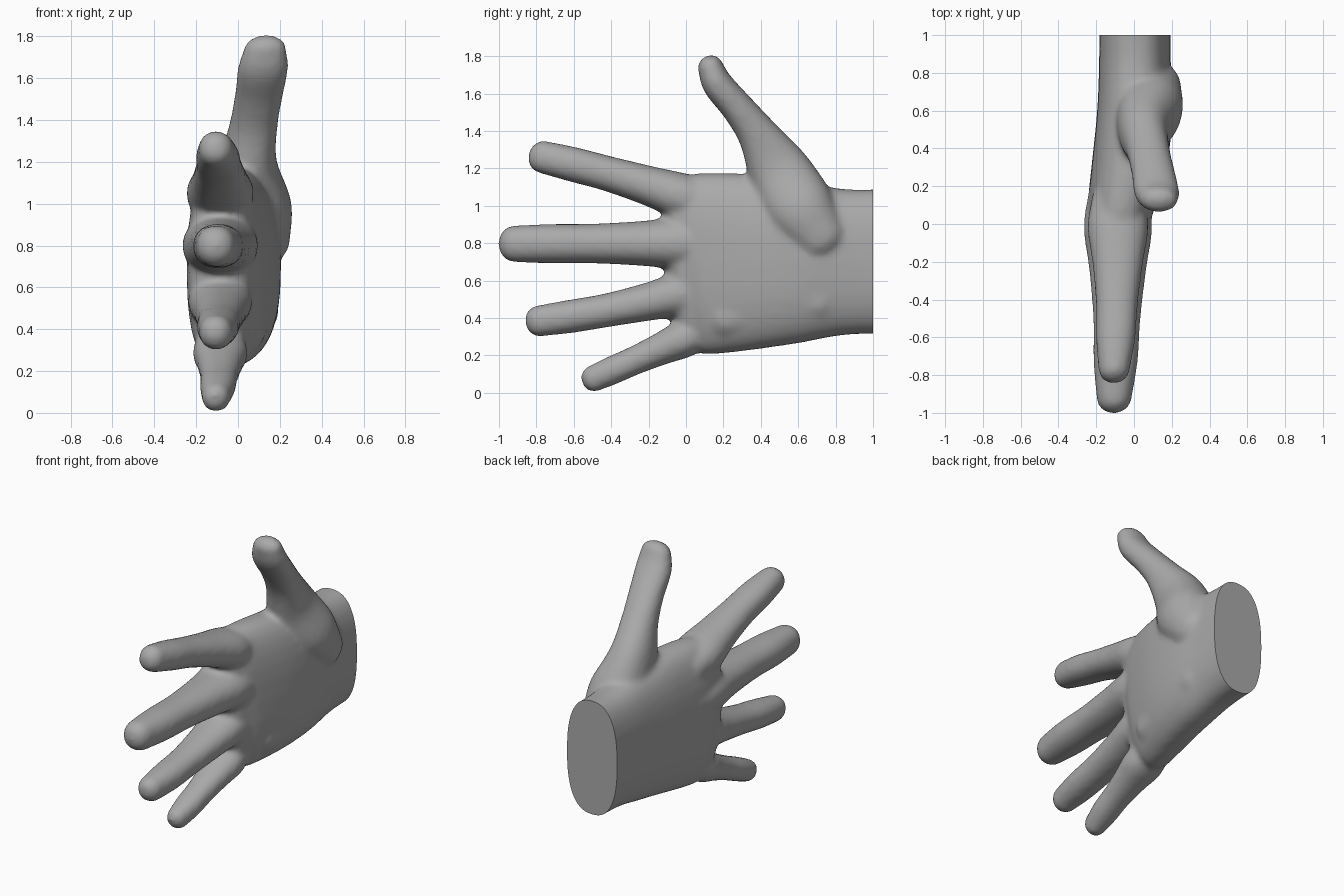
import bpy, bmesh, math
from mathutils import Vector

if "Cube" in bpy.data.objects:
    bpy.data.objects.remove(bpy.data.objects["Cube"])

skin = bpy.data.materials.new("grey skin")
skin.diffuse_color = (0.4, 0.4, 0.4, 1)
skin.use_nodes = True
skin.node_tree.nodes["Principled BSDF"].inputs["Base Color"].default_value = skin.diffuse_color
SIDES = 32


def spline(pts, steps=5):
    """Catmull-Rom interpolation through station tuples."""
    p = [Vector(q) for q in pts]
    p = [2 * p[0] - p[1]] + p + [2 * p[-1] - p[-2]]
    out = []
    for i in range(1, len(p) - 2):
        a, b, c, d = p[i - 1:i + 3]
        for s in range(steps):
            t = s / steps
            out.append(0.5 * (2 * b + (c - a) * t + (2 * a - 5 * b + 4 * c - d) * t * t
                              + (3 * b - a - 3 * c + d) * t ** 3))
    return out + [p[-2]]


def limb(name, stations, power=2.2, cap=0.9):
    """Round-ended loft. Station: y, z, x, radius in the yz plane, radius along x."""
    st = spline(stations)
    ctr = [Vector((s[2], s[0], s[1])) for s in st]
    n = len(st)
    rings = [(ctr[i], (ctr[min(i + 1, n - 1)] - ctr[max(i - 1, 0)]).normalized(),
              st[i][3], st[i][4]) for i in range(n)]
    # rounded ends
    for end, sign in ((0, -1), (-1, 1)):
        c, d, r, rx = rings[end]
        extra = []
        for k in range(1, 6):
            a = k / 5.3 * math.pi / 2
            extra.append((c + d * sign * min(r, rx) * cap * math.sin(a), d,
                          r * math.cos(a), rx * math.cos(a)))
        rings = extra[::-1] + rings if end == 0 else rings + extra
    bm = bmesh.new()
    loops = []
    for c, d, r, rx in rings:
        side = Vector((0, -d.z, d.y)).normalized()
        loop = []
        for k in range(SIDES):
            a = 2 * math.pi * k / SIDES
            u, v = math.cos(a), math.sin(a)
            u = math.copysign(abs(u) ** (2 / power), u)
            v = math.copysign(abs(v) ** (2 / power), v)
            loop.append(bm.verts.new(c + side * r * u + Vector((rx * v, 0, 0))))
        loops.append(loop)
    for a, b in zip(loops, loops[1:]):
        for k in range(SIDES):
            j = (k + 1) % SIDES
            bm.faces.new((a[k], a[j], b[j], b[k]))
    bm.faces.new(loops[0][::-1])
    bm.faces.new(loops[-1])
    bmesh.ops.recalc_face_normals(bm, faces=bm.faces)
    me = bpy.data.meshes.new(name)
    bm.to_mesh(me)
    bm.free()
    ob = bpy.data.objects.new(name, me)
    bpy.context.collection.objects.link(ob)
    return ob


def finger(name, root_z, tip_y, tip_z, r, bow):
    """All fingers share one taper: flared knuckle, slim middle, flat tip."""
    taper = ((-.2, 1.3, 1.6), (0, 1.42, 1.85), (.24, 1.22, 1.55),
             (.53, 1.08, 1.28), (.78, 1.07, 1.2), (1, 1, .95))
    stations = []
    for t, wide, deep in taper:
        arc = bow * math.sin(math.pi * max(t, 0))
        stations.append((-.02 + (tip_y + .02) * t, root_z + (tip_z - root_z) * t + arc,
                         -.085 - .02 * t * t, r * wide, r * deep))
    return limb(name, stations)


parts = [
    # palm and wrist
    limb("hand", [(1.15, .705, .005, .387, .188), (.85, .70, .005, .39, .19),
                  (.6, .70, .005, .435, .2), (.35, .70, -.02, .47, .2),
                  (.1, .69, -.065, .485, .18), (-.01, .68, -.085, .465, .15)], 2.5, 0.7),
    # thumb running into the ball of the thumb
    limb("thumb", [(.72, .84, .09, .15, .16), (.6, 1.0, .08, .19, .175), (.49, 1.2, .05, .165, .135),
                   (.385, 1.38, .075, .11, .115), (.28, 1.52, .1, .088, .115),
                   (.17, 1.65, .12, .082, .12), (.13, 1.745, .13, .068, .1)]),
    # fleshy heel below the little finger
    limb("palm_heel", [(.2, .4, 0, .12, .13), (.7, .5, .055, .14, .14)]),
    finger("index_finger", 1.05, -.77, 1.262, .087, .01),
    finger("middle_finger", .8, -.92, .797, .098, 0),
    finger("ring_finger", .53, -.79, .384, .083, -.012),
    finger("little_finger", .285, -.5, .074, .071, 0),
]

# fuse all parts into one smooth skin
bpy.ops.object.select_all(action='DESELECT')
for p in parts:
    p.select_set(True)
hand = parts[0]
bpy.context.view_layer.objects.active = hand
bpy.ops.object.join()
m = hand.modifiers.new("fuse", 'REMESH')
m.mode = 'VOXEL'
m.voxel_size = 0.017
m = hand.modifiers.new("soften", 'SMOOTH')
m.factor = 0.5
m.iterations = 10
for name in ("fuse", "soften"):
    bpy.ops.object.modifier_apply(modifier=name)

# flat cut at the wrist
bm = bmesh.new()
bm.from_mesh(hand.data)
cut = bmesh.ops.bisect_plane(bm, geom=bm.verts[:] + bm.edges[:] + bm.faces[:],
                             plane_co=(0, 1, 0), plane_no=(0, 1, 0), clear_outer=True)
rim = [e for e in cut["geom_cut"] if isinstance(e, bmesh.types.BMEdge)]
bmesh.ops.contextual_create(bm, geom=rim)
bmesh.ops.recalc_face_normals(bm, faces=bm.faces)
bm.to_mesh(hand.data)
bm.free()

hand.data.materials.clear()
hand.data.materials.append(skin)
bpy.ops.object.shade_smooth_by_angle(angle=math.radians(40))
